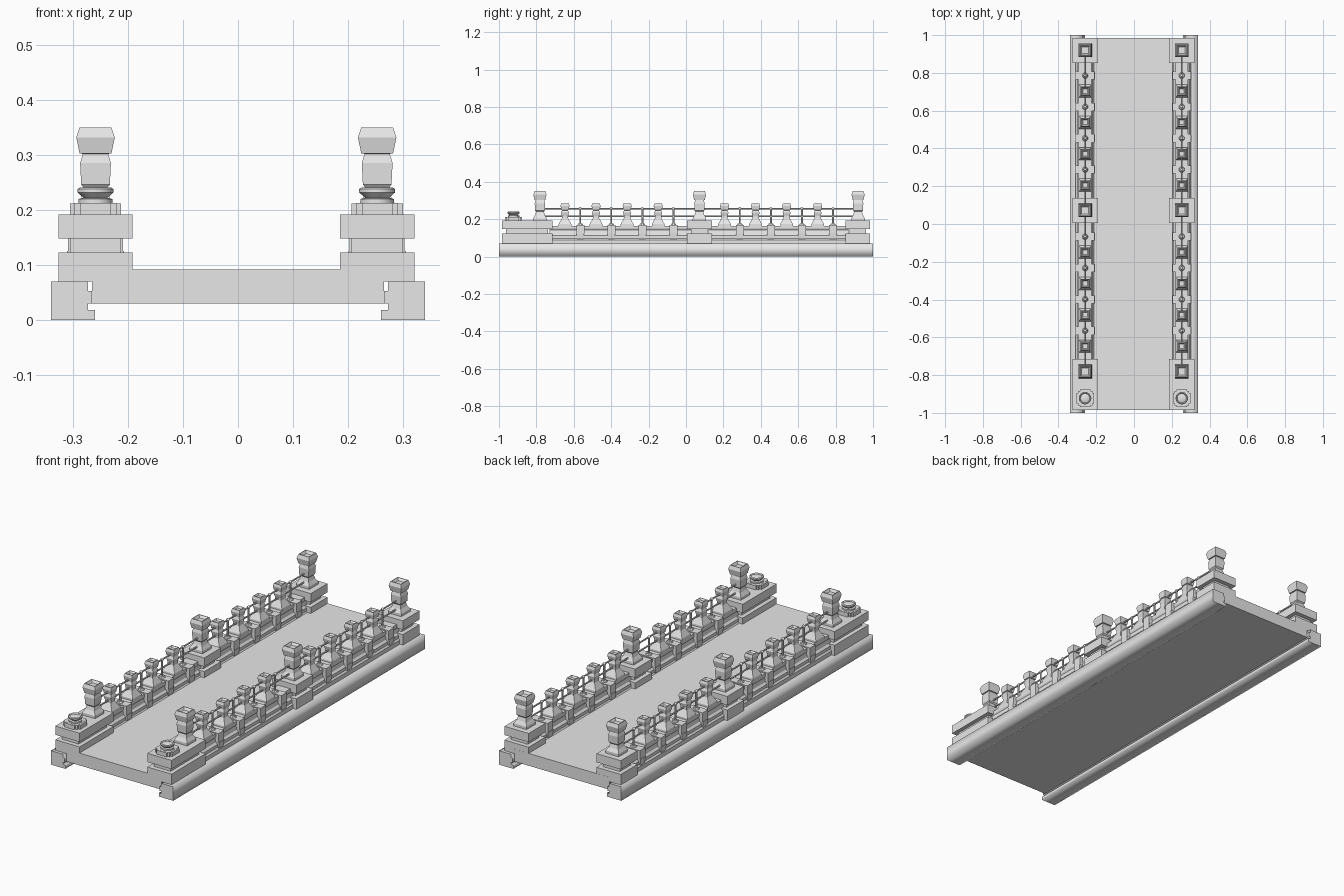
import bpy, bmesh, math
from mathutils import Matrix

cube = bpy.data.objects.get("Cube")
if cube:
    bpy.data.objects.remove(cube, do_unlink=True)

stone = bpy.data.materials.new("pale_stone")
stone.use_nodes = True
stone.diffuse_color = (0.8, 0.8, 0.8, 1)
stone.node_tree.nodes["Principled BSDF"].inputs["Base Color"].default_value = (0.8, 0.8, 0.8, 1)


def finish(name, bm, sides_smooth=False):
    bmesh.ops.recalc_face_normals(bm, faces=bm.faces)
    if sides_smooth:
        for f in bm.faces:
            f.smooth = abs(f.normal.y) < 0.5
    mesh = bpy.data.meshes.new(name)
    bm.to_mesh(mesh)
    bm.free()
    mesh.materials.append(stone)
    ob = bpy.data.objects.new(name, mesh)
    bpy.context.collection.objects.link(ob)
    return ob


def add_box(bm, x, y, z0, z1, wx, wy):
    m = Matrix.Translation((x, y, (z0 + z1) / 2)) @ Matrix.Diagonal((wx, wy, z1 - z0, 1))
    bmesh.ops.create_cube(bm, size=1, matrix=m)


def add_stack(bm, x, y, profile, sides=4):
    """Stack of square or round rings, given as (half width, height)."""
    k = math.sqrt(2) if sides == 4 else 1
    rings = []
    for r, z in profile:
        ring = []
        for i in range(sides):
            a = 2 * math.pi * (i + 0.5) / sides
            ring.append(bm.verts.new((x + k * r * math.cos(a), y + k * r * math.sin(a), z)))
        rings.append(ring)
    for lo, hi in zip(rings, rings[1:]):
        for i in range(sides):
            j = (i + 1) % sides
            bm.faces.new((lo[i], lo[j], hi[j], hi[i]))
    bm.faces.new(rings[0][::-1])
    bm.faces.new(rings[-1])


def extrude_y(name, profile, y0, y1, smooth):
    """Extrude an (x, z) outline along y."""
    bm = bmesh.new()
    a = [bm.verts.new((x, y0, z)) for x, z in profile]
    b = [bm.verts.new((x, y1, z)) for x, z in profile]
    n = len(a)
    for i in range(n):
        j = (i + 1) % n
        bm.faces.new((a[i], a[j], b[j], b[i]))
    bm.faces.new(a)
    bm.faces.new(b[::-1])
    return finish(name, bm, smooth)


def add_rod(bm, x, y0, y1, z, r):
    m = Matrix.Translation((x, (y0 + y1) / 2, z)) @ Matrix.Rotation(math.pi / 2, 4, 'X')
    bmesh.ops.create_cone(bm, cap_ends=True, segments=8, radius1=r, radius2=r,
                          depth=y1 - y0, matrix=m)


SEAM = 0.072
PILLARS = (-0.781, SEAM, 0.92)
BAYS = (-0.853, 0.0)
POSTS = [0.206 + 0.166 * i + b for b in BAYS for i in range(4)]
CLAMPS = [0.288 + 0.166 * i + b for b in BAYS for i in range(4)]

# Outlines
RAIL = [(.34, 0), (.26, 0), (.26, .018), (.273, .018), (.273, .03), (.265, .03),
        (.265, .053), (.273, .053), (.273, .07), (.34, .07)]
WALL = [(.05, .07), (.05, .09), (.043, .098), (.043, .113), (.034, .122),
        (.03, .143), (.034, .15), (.034, .165)]
PILLAR = [(.036, .191), (.036, .205), (.026, .222), (.021, .24), (.026, .246),
          (.028, .285), (.023, .302), (.029, .303), (.035, .332), (.029, .35),
          (.026, .35), (.018, .338)]
POST = [(.034, .16), (.034, .174), (.024, .192), (.017, .205), (.017, .218),
        (.021, .235), (.016, .248), (.02, .25), (.024, .272), (.02, .285),
        (.018, .285), (.012, .277)]
DISC = [(.031, .213), (.031, .22), (.022, .222), (.033, .232), (.033, .238),
        (.028, .241), (.024, .236), (.012, .24)]
CLAMP_DROP = [(.012, .085), (.019, .098), (.021, .125)]

# Roadway slab
bm = bmesh.new()
add_box(bm, 0, 0, .03, .092, .53, 1.97)
finish("deck", bm)

for side, s, cx in (("right", -1, -.259), ("left", 1, .253)):
    # Edge beams in two lengths
    outline = [(s * x, z) for x, z in RAIL]
    extrude_y(side + "_front_edge_beam", outline, -1, SEAM, True)
    extrude_y(side + "_rear_edge_beam", outline, SEAM, 1, True)

    # Moulded parapet wall
    wall = [(cx + x, z) for x, z in WALL] + [(cx - x, z) for x, z in reversed(WALL)]
    extrude_y(side + "_front_parapet", wall, -.73, .03, False)
    extrude_y(side + "_rear_parapet", wall, .12, .87, False)

    # Stepped piers
    for label, y, depth in (("front", -.85, .27), ("middle", SEAM, .133), ("rear", .918, .133)):
        bm = bmesh.new()
        add_box(bm, cx, y, .07, .123, .135, depth)
        add_box(bm, cx, y, .123, .148, .093, depth - .045)
        add_box(bm, cx, y, .148, .192, .135, depth)
        finish(f"{side}_{label}_pier", bm)

    # Large capped pillars on square plinths
    bm = bmesh.new()
    for y in PILLARS:
        add_stack(bm, cx, y, PILLAR)
    finish(side + "_pillars", bm)

    # Small capped posts
    bm = bmesh.new()
    for y in POSTS:
        add_stack(bm, cx, y, POST)
    finish(side + "_posts", bm)

    # Round finial on a notched plinth at the front end
    bm = bmesh.new()
    add_box(bm, cx, -.922, .19, .212, .093, .056)
    add_box(bm, cx, -.922, .19, .2125, .056, .093)
    add_box(bm, cx, -.922, .19, .213, .076, .076)
    add_stack(bm, cx, -.922, DISC, 24)
    finish(side + "_end_finial", bm)

    # Clamps straddling the wall, with tapered drops on both faces
    bm = bmesh.new()
    for y in CLAMPS:
        add_box(bm, cx, y, .125, .17, .1, .043)
        add_stack(bm, cx, y, [(.016, .17), (.012, .177)], 8)
        for d in (-1, 1):
            add_stack(bm, cx + d * .031, y, CLAMP_DROP)
    finish(side + "_clamps", bm)

    # Handrails, uprights and their ball joints
    bm = bmesh.new()
    for z in (.257, .215):
        add_rod(bm, cx, PILLARS[0], PILLARS[2], z, .004)
    for y in CLAMPS:
        add_stack(bm, cx, y, [(.005, .17), (.005, .257)], 8)
        bmesh.ops.create_uvsphere(bm, u_segments=10, v_segments=6, radius=.008,
                                  matrix=Matrix.Translation((cx, y, .257)))
    finish(side + "_handrails", bm)

# Smooth the round parts only
for ob in bpy.data.objects:
    ob.select_set(ob.name.endswith(("_finial", "_handrails")))
    if ob.select_get():
        bpy.context.view_layer.objects.active = ob
bpy.ops.object.shade_smooth_by_angle(angle=math.radians(40))
